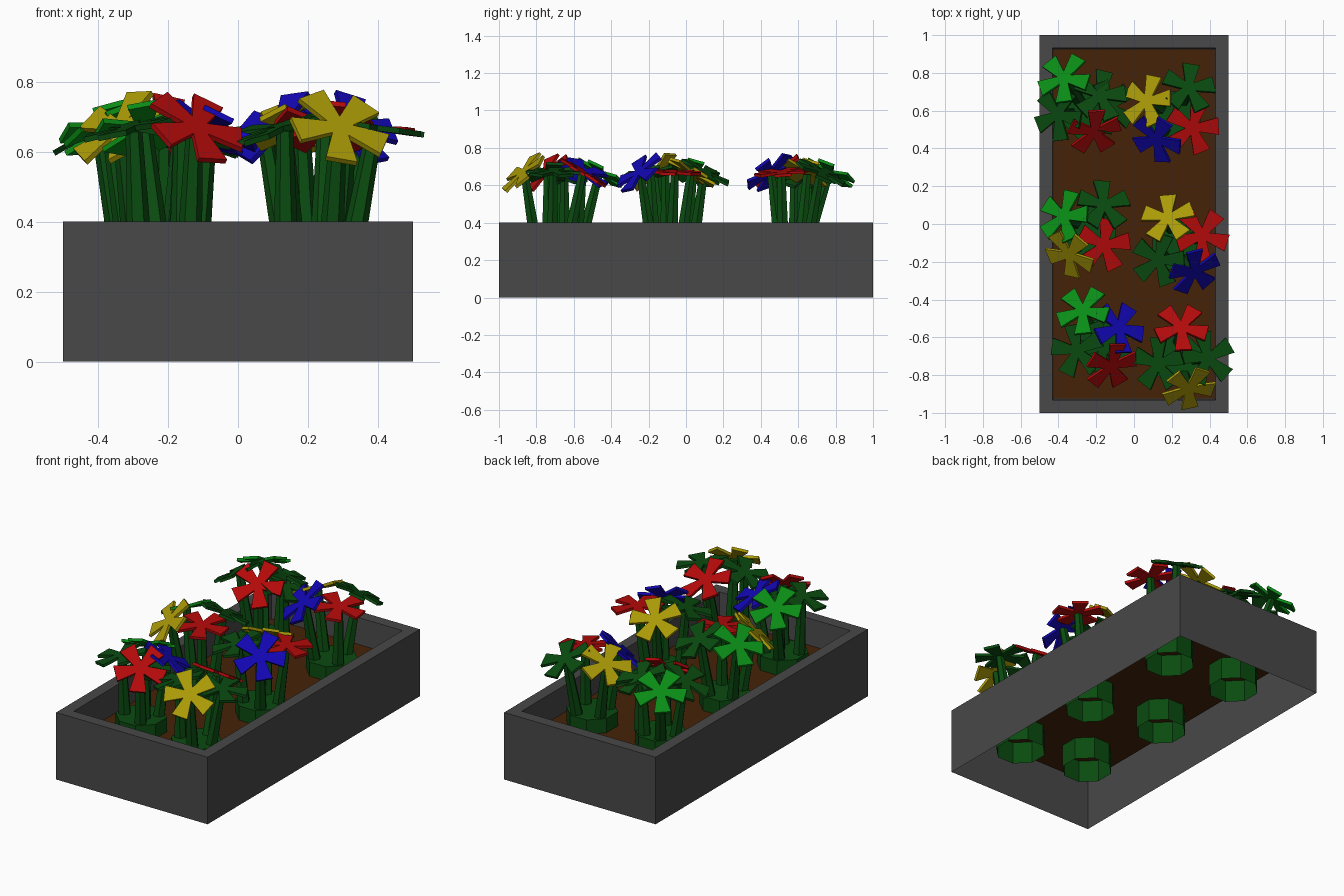
import bpy, bmesh
from math import sin, cos, pi, radians
from mathutils import Vector

if "Cube" in bpy.data.objects:
    bpy.data.objects.remove(bpy.data.objects["Cube"])

COLORS = {
    "grey": (0.065, 0.065, 0.065, 1), "soil": (0.06, 0.016, 0.002, 1),
    "leaf": (0.003, 0.07, 0.005, 1), "green": (0.003, 0.26, 0.008, 1),
    "red": (0.45, 0.003, 0.003, 1), "blue": (0.006, 0.002, 0.45, 1),
    "yellow": (0.40, 0.32, 0.002, 1)}
MATS = {}
for n, c in COLORS.items():
    MATS[n] = bpy.data.materials.new(n)
    MATS[n].diffuse_color = c


def finish(bm, name, color):
    me = bpy.data.meshes.new(name)
    bm.normal_update()
    bm.to_mesh(me)
    bm.free()
    me.materials.append(MATS[color])
    ob = bpy.data.objects.new(name, me)
    bpy.context.collection.objects.link(ob)
    return ob


def loft(bm, rings):
    """Join closed rings of points with quads."""
    vs = [[bm.verts.new(p) for p in r] for r in rings]
    for a, b in zip(vs, vs[1:]):
        n = len(a)
        for i in range(n):
            bm.faces.new((a[i], a[(i + 1) % n], b[(i + 1) % n], b[i]))
    return vs


def rect(x, y, z):
    return [(-x, -y, z), (x, -y, z), (x, y, z), (-x, y, z)]


SOIL = 0.245

# planter walls, open underneath
bm = bmesh.new()
loft(bm, [rect(0.5, 1, 0), rect(0.5, 1, 0.4), rect(0.432, 0.932, 0.4), rect(0.425, 0.923, SOIL)])
finish(bm, "planter_box", "grey")

# soil sheet
bm = bmesh.new()
bm.faces.new([bm.verts.new(p) for p in rect(0.425, 0.923, SOIL)])
finish(bm, "soil", "soil")


def plant_base(name, c):
    """Eight-sided tub, open below, poking through the soil."""
    bm = bmesh.new()
    rings = [[(c[0] + 0.142 * cos((i + .5) * pi / 4), c[1] + 0.142 * sin((i + .5) * pi / 4), z)
              for i in range(8)] for z in (0.11, 0.33)]
    vs = loft(bm, rings)
    bm.faces.new(vs[1])
    finish(bm, name, "leaf")


def stem(name, a, b):
    """Six-sided tapered stalk."""
    bm = bmesh.new()
    rings = [[p + Vector((r * cos(i * pi / 3), r * sin(i * pi / 3), 0)) for i in range(6)]
             for p, r in ((a, 0.036), (b, 0.024))]
    vs = loft(bm, rings)
    bm.faces.new(vs[1])
    finish(bm, name, "leaf")


def flower_head(name, pos, normal, phase, color):
    """Flat head of five flaring petals with a small thickness."""
    u = Vector((1, 0, 0))
    u = (u - normal * u.dot(normal)).normalized()
    v = normal.cross(u)
    outline = []
    for k in range(5):
        a = radians(phase + 72 * k)
        for da, r in ((-36, 0.040), (-18.5, 0.146), (18.5, 0.146)):
            t = a + radians(da)
            outline.append(pos + u * r * cos(t) + v * r * sin(t))
    bm = bmesh.new()
    low = [p - normal * 0.008 for p in outline]
    top = [p + normal * 0.008 for p in outline]
    vs = loft(bm, [low, top])
    # petals and centre, both sides
    for ring, flip in ((vs[0], True), (vs[1], False)):
        faces = [[ring[3 * k], ring[3 * k + 1], ring[3 * k + 2], ring[(3 * k + 3) % 15]]
                 for k in range(5)] + [[ring[3 * k] for k in range(5)]]
        for f in faces:
            bm.faces.new(f[::-1] if flip else f)
    finish(bm, name, color)


# plants: centre, then flowers as (x, y, outward tilt, petal phase, colour)
PLANTS = [
    ((-0.24, 0.58), [(-.37, .77, 31, -90, "green"), (-.18, .68, 22, 80, "leaf"),
                     (-.40, .58, 30, 60, "leaf"), (-.21, .49, 40, 85, "red")]),
    ((0.22, 0.57), [(.07, .65, 31, 72, "yellow"), (.29, .72, 28, 85, "leaf"),
                    (.31, .51, 8, 75, "red"), (.12, .45, 43, -75, "blue")]),
    ((-0.23, -0.04), [(-.37, .04, 31, 70, "green"), (-.16, .10, 28, 95, "leaf"),
                      (-.16, -.11, 5, 80, "red"), (-.34, -.16, 45, 60, "yellow")]),
    ((0.23, -0.11), [(.18, .03, 31, 90, "yellow"), (.36, -.06, 4, 55, "red"),
                     (.13, -.19, 14, 75, "leaf"), (.32, -.25, 45, 90, "blue")]),
    ((-0.19, -0.64), [(-.27, -.46, 31, -90, "green"), (-.08, -.55, 31, 65, "blue"),
                      (-.30, -.67, 14, 100, "leaf"), (-.12, -.75, 43, 75, "red")]),
    ((0.23, -0.72), [(.25, -.55, 31, -85, "red"), (.13, -.74, 20, 90, "leaf"),
                     (.39, -.71, 8, 30, "leaf"), (.29, -.87, 45, 128, "yellow")]),
]
for pn, (c, flowers) in enumerate(PLANTS, 1):
    plant_base(f"plant_base_{pn}", c)
    centre = Vector((c[0], c[1], 0))
    for fi, (x, y, deg, phase, col) in enumerate(flowers, 1):
        out = (Vector((x, y, 0)) - centre).normalized()
        tilt = radians(deg)
        n = (out * sin(tilt) + Vector((0, 0, cos(tilt)))).normalized()
        head = Vector((x, y, 0.668))
        stem(f"stem_{pn}_{fi}", centre + out * 0.095 + Vector((0, 0, 0.32)), head - n * 0.012)
        flower_head(f"flower_{pn}_{fi}", head, n, phase, col)

# lower leafy heads tucked inside two plants
for i, (x, y, nx, ny) in enumerate([(-.13, .62, .4, .05), (-.16, -.65, .2, 0)], 1):
    n = Vector((nx, ny, 1)).normalized()
    stem(f"inner_stem_{i}", Vector((x, y, 0.32)), Vector((x, y, 0.63)))
    flower_head(f"inner_leaves_{i}", Vector((x, y, 0.64)), n, 40, "leaf")

for m in bpy.data.materials:
    if m.users and not m.is_grease_pencil:
        m.use_nodes = True
        m.node_tree.nodes["Principled BSDF"].inputs["Base Color"].default_value = m.diffuse_color
